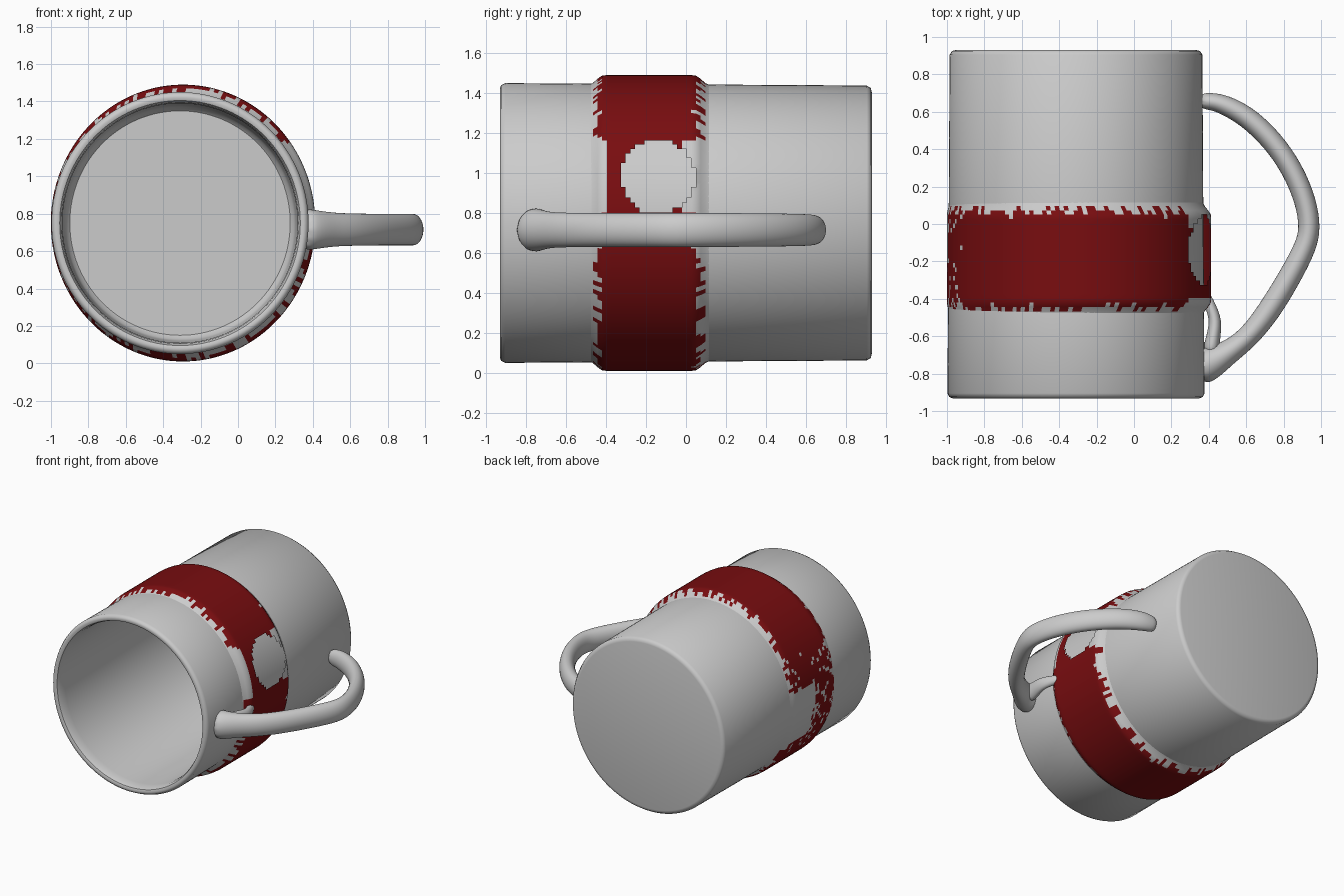
import bpy, bmesh, math, random
from mathutils import Vector

if "Cube" in bpy.data.objects:
    bpy.data.objects.remove(bpy.data.objects["Cube"])

random.seed(4)
CX, CZ = -0.31, 0.75      # axis of the mug, which lies along y
SX = 0.982                # the mug is slightly narrower in x
SEG = 128


def finish(name, bm, angle=45):
    bmesh.ops.remove_doubles(bm, verts=bm.verts, dist=1e-5)
    bmesh.ops.recalc_face_normals(bm, faces=bm.faces)
    me = bpy.data.meshes.new(name)
    bm.to_mesh(me)
    bm.free()
    ob = bpy.data.objects.new(name, me)
    bpy.context.collection.objects.link(ob)
    bpy.ops.object.select_all(action='DESELECT')
    ob.select_set(True)
    bpy.context.view_layer.objects.active = ob
    bpy.ops.object.shade_smooth_by_angle(angle=math.radians(angle))
    return ob


def bridge(bm, rings):
    n = len(rings[0])
    for a, b in zip(rings, rings[1:]):
        for i in range(n):
            j = (i + 1) % n
            bm.faces.new((a[i], a[j], b[j], b[i]))


def tube(name, path, z, sides=12):
    """Oval tube through (x, y, half width, half height) stations."""
    bm = bmesh.new()
    rings = []
    for k, (x, y, w, h) in enumerate(path):
        p, q = path[max(k - 1, 0)], path[min(k + 1, len(path) - 1)]
        t = Vector((q[0] - p[0], q[1] - p[1])).normalized()
        ring = []
        for i in range(sides):
            a = 2 * math.pi * i / sides
            u = w * math.cos(a)
            ring.append(bm.verts.new((x + t.y * u, y - t.x * u, z + h * math.sin(a))))
        rings.append(ring)
    bridge(bm, rings)
    bm.faces.new(rings[0])
    bm.faces.new(rings[-1])
    ob = finish(name, bm, 60)
    ob.modifiers.new("smooth", 'SUBSURF').levels = 2
    ob.modifiers["smooth"].render_levels = 2
    return ob


# Cup: hollow lathe, open at the front (-y), closed at the back
profile = [(0.93, 0.655), (0.925, 0.675), (0.905, 0.688), (0.1, 0.693),
           (-0.46, 0.697), (-0.905, 0.70), (-0.925, 0.69), (-0.932, 0.672),
           (-0.925, 0.655), (-0.90, 0.645), (-0.85, 0.64), (0.79, 0.63),
           (0.83, 0.62), (0.85, 0.60)]
bm = bmesh.new()
rings = []
for y, r in profile:
    rings.append([bm.verts.new((CX + SX * r * math.cos(2 * math.pi * i / SEG), y,
                                CZ + r * math.sin(2 * math.pi * i / SEG)))
                  for i in range(SEG)])
bridge(bm, rings)
bm.faces.new(rings[0])
bm.faces.new(rings[-1])
finish("cup", bm)

# Band: raised sleeve with ragged paint edges and a gap beside the handle
red = bpy.data.materials.new("band_red")
red.diffuse_color = (0.19, 0.004, 0.005, 1)
red.use_nodes = True
red.node_tree.nodes["Principled BSDF"].inputs["Base Color"].default_value = red.diffuse_color
grey = bpy.data.materials.new("band_grey")
grey.diffuse_color = (0.8, 0.8, 0.8, 1)
grey.use_nodes = True
grey.node_tree.nodes["Principled BSDF"].inputs["Base Color"].default_value = grey.diffuse_color
N, ROWS, Y0, Y1 = 180, 26, -0.49, 0.12
bm = bmesh.new()
rings = []
for k in range(ROWS + 1):
    y = Y0 + (Y1 - Y0) * k / ROWS
    t = max(0.0, min(1.0, (y - Y0) / 0.08, (Y1 - y) / 0.08))
    t = t * t * (3 - 2 * t)
    ring = []
    for i in range(N):
        a = 2 * math.pi * i / N
        c = CX + 0.016 * t
        rx = 0.678 + 0.029 * t
        rz = 0.69 + 0.05 * t
        ring.append(bm.verts.new((c + rx * math.cos(a), y, CZ + rz * math.sin(a))))
    rings.append(ring)
bridge(bm, rings)
lo = [random.uniform(-0.475, -0.425) for _ in range(N)]
hi = [random.uniform(0.035, 0.10) for _ in range(N)]
gap = []
for f in bm.faces:
    p = f.calc_center_median()
    i = int((math.atan2(p.z - CZ, p.x - CX) % (2 * math.pi)) / (2 * math.pi) * N) % N
    is_red = lo[i] < p.y < hi[i]
    if p.x > 0.2:
        d = math.hypot((p.y + 0.14) / 0.185, (p.z - 0.98) / 0.185)
        if d < 1:
            gap.append(f)
        # bare rim around the gap
        if 0.8 < p.z < 1.17 and (p.y > -0.02 or p.y < -0.39):
            is_red = False
    # worn patch on the side away from the handle
    if p.x < -0.9 and 0.42 < p.z < 0.86 and p.y > -0.27 + 0.1 * random.random():
        is_red = False
    elif p.x < -0.85 and p.z < 1.1 and random.random() < 0.12:
        is_red = False
    f.material_index = 0 if is_red else 1
bmesh.ops.delete(bm, geom=gap, context='FACES')
band = finish("band", bm)
band.data.materials.append(red)
band.data.materials.append(grey)

# Handle: bowed oval tube with a flared lower root
tube("handle", [(0.33, -0.77, 0.11, 0.12), (0.41, -0.745, 0.095, 0.11),
                (0.50, -0.69, 0.066, 0.094), (0.61, -0.61, 0.060, 0.090),
                (0.72, -0.47, 0.066, 0.088), (0.83, -0.29, 0.064, 0.088),
                (0.92, -0.12, 0.062, 0.088), (0.942, -0.02, 0.060, 0.088),
                (0.92, 0.12, 0.060, 0.088), (0.85, 0.29, 0.060, 0.088),
                (0.74, 0.45, 0.060, 0.086), (0.60, 0.58, 0.060, 0.084),
                (0.48, 0.64, 0.055, 0.080), (0.42, 0.655, 0.048, 0.072),
                (0.35, 0.66, 0.045, 0.06)], 0.715)

# Small web between the band and the lower handle root
tube("handle_web", [(0.37, -0.36, 0.03, 0.03), (0.41, -0.44, 0.03, 0.04),
                    (0.44, -0.52, 0.035, 0.05), (0.42, -0.62, 0.04, 0.07),
                    (0.41, -0.70, 0.05, 0.08)], 0.715)
